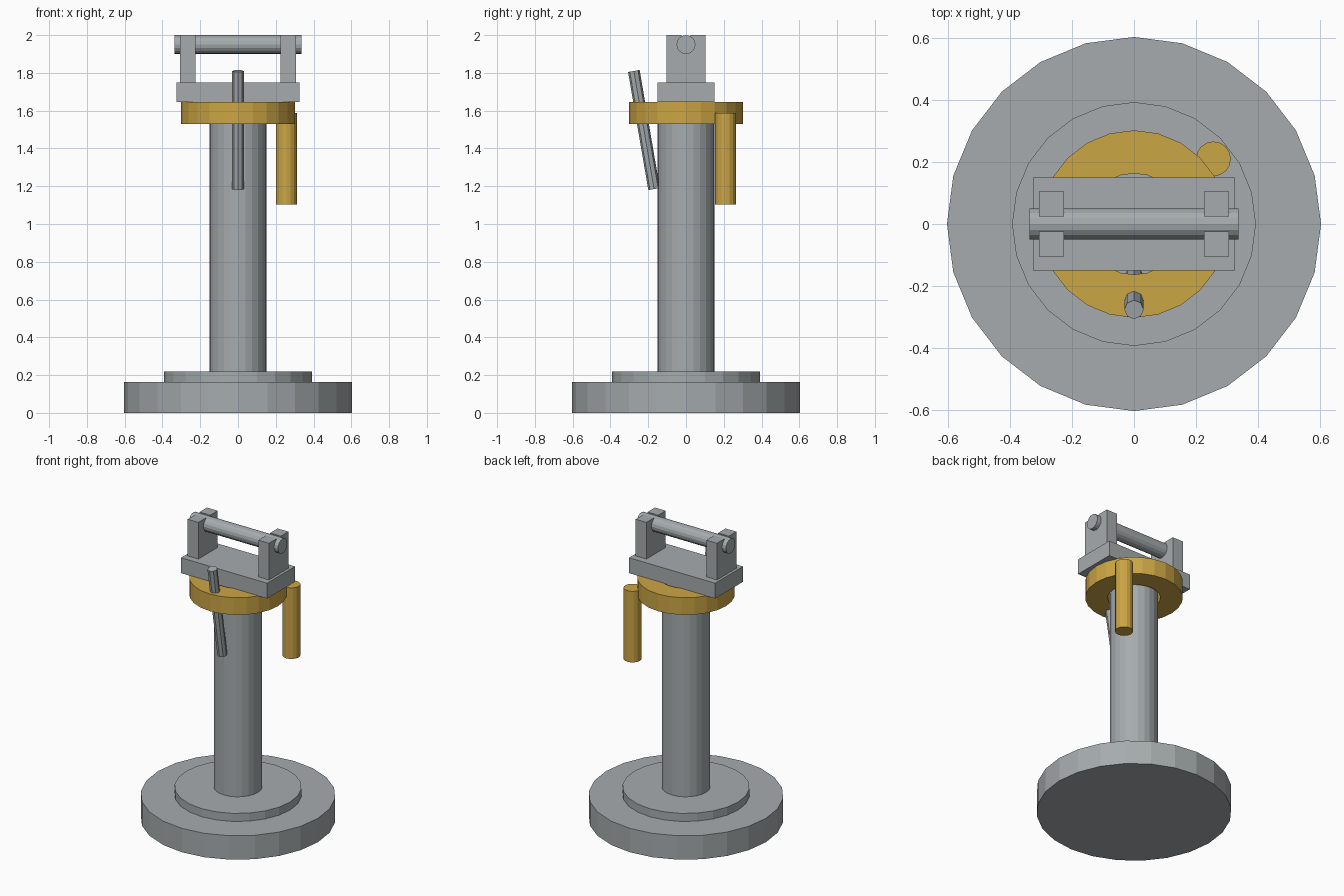
import bpy, bmesh, math
from mathutils import Vector

if "Cube" in bpy.data.objects:
    bpy.data.objects.remove(bpy.data.objects["Cube"])


def material(name, rgb):
    m = bpy.data.materials.new(name)
    m.diffuse_color = (*rgb, 1)
    m.use_nodes = True
    m.node_tree.nodes["Principled BSDF"].inputs["Base Color"].default_value = m.diffuse_color
    return m


GREY = material("steel grey", (0.38, 0.41, 0.42))
GOLD = material("brass gold", (0.60, 0.38, 0.06))


def finish(name, bm, mat):
    bmesh.ops.recalc_face_normals(bm, faces=bm.faces)
    me = bpy.data.meshes.new(name)
    bm.to_mesh(me)
    bm.free()
    me.materials.append(mat)
    ob = bpy.data.objects.new(name, me)
    bpy.context.collection.objects.link(ob)
    return ob


def rod(name, a, b, r, sides, mat):
    """Solid cylinder between two points."""
    a, b = Vector(a), Vector(b)
    bm = bmesh.new()
    bmesh.ops.create_cone(bm, cap_ends=True, segments=sides, radius1=r,
                          radius2=r, depth=(b - a).length)
    ob = finish(name, bm, mat)
    ob.location = (a + b) / 2
    ob.rotation_euler = Vector((0, 0, 1)).rotation_difference(b - a).to_euler()
    return ob


def extrude(name, outline, vec, mat):
    """Closed outline pushed along a vector."""
    bm = bmesh.new()
    f = bm.faces.new([bm.verts.new(p) for p in outline])
    res = bmesh.ops.extrude_face_region(bm, geom=[f], use_keep_orig=True)
    verts = [v for v in res["geom"] if isinstance(v, bmesh.types.BMVert)]
    bmesh.ops.translate(bm, verts=verts, vec=vec)
    return finish(name, bm, mat)


def ring(name, r_in, r_out, z0, z1, sides, mat):
    """Rectangular section swept round the z axis."""
    bm = bmesh.new()
    loops = []
    for i in range(sides):
        t = 2 * math.pi * i / sides
        loops.append([bm.verts.new((r * math.cos(t), r * math.sin(t), z))
                      for r, z in ((r_in, z0), (r_out, z0), (r_out, z1), (r_in, z1))])
    for i in range(sides):
        p, q = loops[i], loops[(i + 1) % sides]
        for k in range(4):
            n = (k + 1) % 4
            bm.faces.new((p[k], q[k], q[n], p[n]))
    return finish(name, bm, mat)


# stepped foot and column
rod("base_disc", (0, 0, 0), (0, 0, 0.163), 0.603, 24, GREY)
rod("base_step", (0, 0, 0.163), (0, 0, 0.218), 0.393, 24, GREY)
rod("column", (0, 0, 0.218), (0, 0, 1.647), 0.15, 24, GREY)

# collar with its hanging handle
ring("collar", 0.163, 0.302, 1.53, 1.647, 24, GOLD)
rod("hanging_handle", (0.256, 0.21, 1.103), (0.256, 0.21, 1.588), 0.056, 16, GOLD)

# tilted lever through the collar
rod("lever", (0, -0.169, 1.185), (0, -0.276, 1.81), 0.031, 8, GREY)

# top plate
extrude("top_plate", [(-0.325, -0.15, 1.645), (0.325, -0.15, 1.645),
                      (0.325, 0.15, 1.645), (-0.325, 0.15, 1.645)],
        (0, 0, 0.105), GREY)

# slotted bearing blocks on both sides
slot = [(-0.104, 1.75), (0.104, 1.75), (0.104, 2.0), (0.024, 2.0),
        (0.024, 1.92), (-0.024, 1.92), (-0.024, 2.0), (-0.104, 2.0)]
for side, x in (("left", -0.307), ("right", 0.226)):
    extrude(side + "_bearing_block", [(x, y, z) for y, z in slot],
            (0.081, 0, 0), GREY)

# cross bar
rod("cross_bar", (-0.337, 0, 1.95), (0.337, 0, 1.95), 0.05, 16, GREY)
